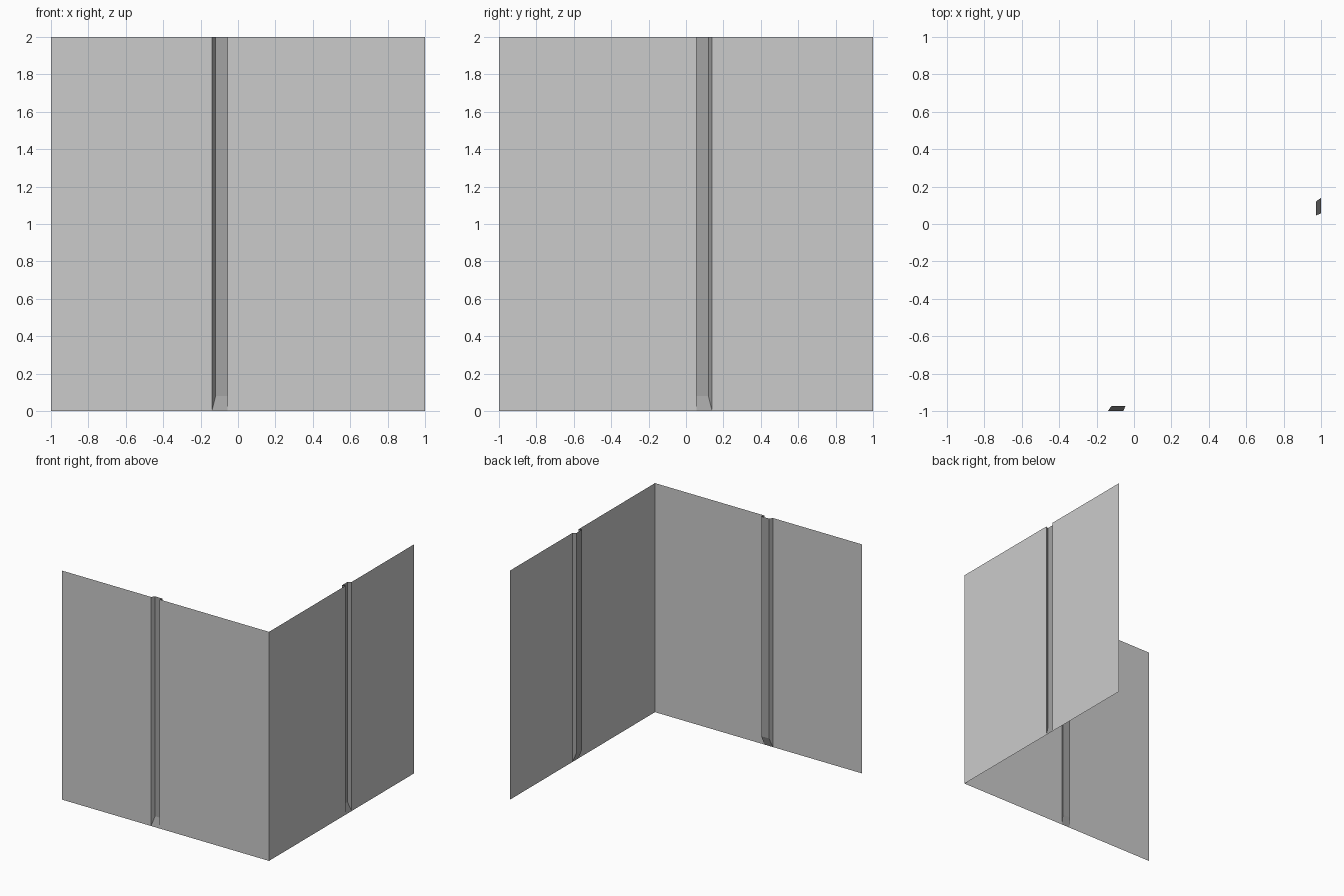
import bpy
import bmesh

if "Cube" in bpy.data.objects:
    bpy.data.objects.remove(bpy.data.objects["Cube"])

H = 2.0                                   # wall height
CAP = 0.08                                # height of the sloped groove foot
OUT_L, OUT_R, IN_L, IN_R = -0.14, -0.057, -0.12, -0.046
DEPTH = 0.027                             # groove depth


def material(name, v):
    m = bpy.data.materials.new(name)
    m.diffuse_color = (v, v, v, 1)
    m.use_nodes = True
    m.node_tree.nodes["Principled BSDF"].inputs["Base Color"].default_value = m.diffuse_color
    return m


light = material("light grey", 0.60)
dark = material("dark grey", 0.37)


def front(x, d, z):
    return (x, -1 + d, z)


def side(x, d, z):                        # front wall mirrored over the corner
    return (1 - d, -x, z)


def sheet(name, polys, place, mat):
    bm = bmesh.new()
    for poly in polys:
        pts = [bm.verts.new(place(*p)) for p in poly]
        bm.faces.new(pts if place is front else pts[::-1])
    bmesh.ops.remove_doubles(bm, verts=bm.verts, dist=1e-5)
    me = bpy.data.meshes.new(name)
    bm.to_mesh(me)
    bm.free()
    me.materials.append(mat)
    ob = bpy.data.objects.new(name, me)
    bpy.context.collection.objects.link(ob)


def panel(x0, x1):
    return [(x0, 0, 0), (x1, 0, 0), (x1, 0, H), (x0, 0, H)]


def strip(x0, d0, z0, x1, d1, z1):
    return [(x0, d0, z0), (x1, d1, z1), (x1, d1, H), (x0, d0, H)]


for label, place in (("front", front), ("right", side)):
    # Thin wall, split either side of the groove
    sheet(label + "_wall", [panel(-1, OUT_L), panel(OUT_R, 1)], place, light)
    # Slanted groove: left flank, floor, undercut right flank, sloped foot
    sheet(label + "_groove", [
        strip(OUT_L, 0, 0, IN_L, DEPTH, CAP),
        strip(IN_L, DEPTH, CAP, IN_R, DEPTH, CAP),
        strip(IN_R, DEPTH, CAP, OUT_R, 0, 0),
        [(OUT_L, 0, 0), (OUT_R, 0, 0), (IN_R, DEPTH, CAP), (IN_L, DEPTH, CAP)],
    ], place, dark)
